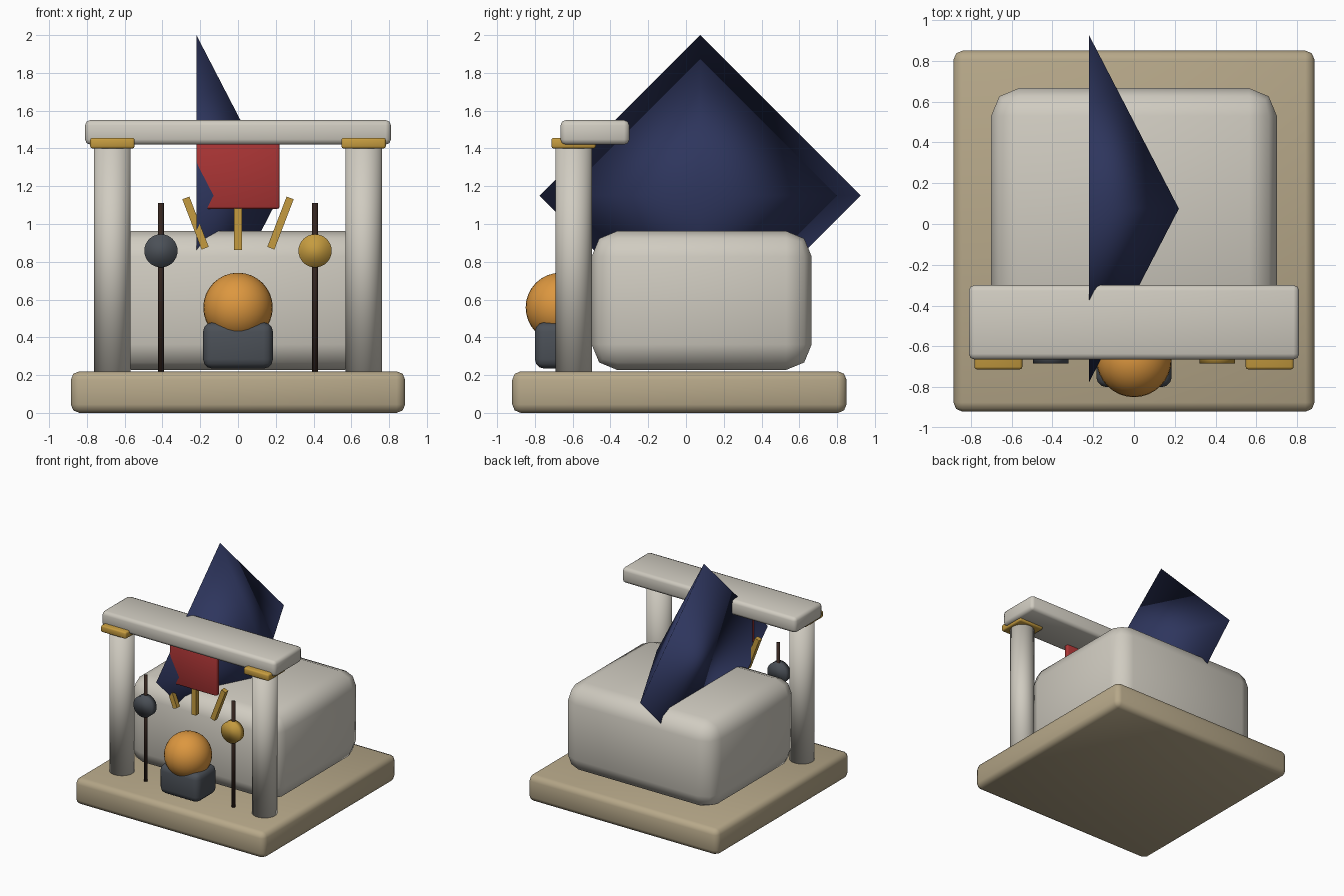
import bpy
import bmesh
from math import pi, radians
from mathutils import Matrix

cube = bpy.data.objects.get("Cube")
if cube:
    bpy.data.objects.remove(cube, do_unlink=True)


def material(name, rgb):
    m = bpy.data.materials.new(name)
    m.use_nodes = True
    m.diffuse_color = (*rgb, 1)
    m.node_tree.nodes["Principled BSDF"].inputs["Base Color"].default_value = (*rgb, 1)
    return m


STONE = material("pale stone", (0.63, 0.60, 0.53))
TAN = material("tan stone", (0.47, 0.39, 0.25))
NAVY = material("navy blue", (0.027, 0.036, 0.11))
RED = material("banner red", (0.40, 0.035, 0.035))
GOLD = material("gold", (0.56, 0.33, 0.05))
ORANGE = material("flame orange", (0.72, 0.31, 0.05))
IRON = material("dark iron", (0.07, 0.08, 0.095))
WOOD = material("dark wood", (0.035, 0.018, 0.013))


def finish(name, bm, loc, mat, rot=(0, 0, 0), smooth=True):
    mesh = bpy.data.meshes.new(name)
    bm.to_mesh(mesh)
    bm.free()
    mesh.materials.append(mat)
    for p in mesh.polygons:
        p.use_smooth = smooth
    ob = bpy.data.objects.new(name, mesh)
    ob.location, ob.rotation_euler = loc, rot
    bpy.context.collection.objects.link(ob)
    return ob


def box(name, loc, size, mat, bevel=0.0, segments=2, rot=(0, 0, 0)):
    bm = bmesh.new()
    bmesh.ops.create_cube(bm, size=1, matrix=Matrix.Diagonal((*size, 1)))
    ob = finish(name, bm, loc, mat, rot, smooth=bevel > 0)
    if bevel:
        mod = ob.modifiers.new("rounded edges", 'BEVEL')
        mod.width, mod.segments = bevel, segments
    return ob


def cone(name, loc, r1, r2, depth, mat, sides=32, rot=(0, 0, 0)):
    bm = bmesh.new()
    bmesh.ops.create_cone(bm, cap_ends=True, segments=sides,
                          radius1=r1, radius2=r2, depth=depth)
    return finish(name, bm, loc, mat, rot)


# Plinth and main block
box("plinth", (0, -0.035, 0.11), (1.77, 1.77, 0.22), TAN, 0.045)
box("main_block", (0, 0.083, 0.595), (1.40, 1.165, 0.735), STONE, 0.135)

# Porch: columns, capitals and lintel
for side, x in (("right", -0.665), ("left", 0.665)):
    cone(f"{side}_column", (x, -0.595, 0.82), 0.097, 0.097, 1.22, STONE)
    box(f"{side}_capital", (x, -0.595, 1.428), (0.235, 0.235, 0.057), GOLD, 0.012)
box("lintel", (0, -0.482, 1.485), (1.62, 0.365, 0.13), STONE, 0.028)

# Four-sided roof spike lying on its side
cone("roof_spike", (0, 0.075, 1.15), 0.85, 0, 0.44, NAVY, sides=4, rot=(0, pi / 2, 0))

# Hanging banner and the three rays below it
box("banner", (0, -0.58, 1.26), (0.44, 0.04, 0.36), RED, 0.012)
for name, x, tilt in (("right", -0.225, -21), ("middle", 0, 0), ("left", 0.225, 21)):
    box(f"{name}_ray", (x, -0.57, 1.005), (0.04, 0.04, 0.285), GOLD,
        rot=(0, radians(tilt), 0))

# Poles carrying round discs
for side, x, mat in (("right", -0.408, IRON), ("left", 0.408, GOLD)):
    cone(f"{side}_pole", (x, -0.645, 0.665), 0.015, 0.015, 0.89, WOOD, sides=12)
    cone(f"{side}_disc", (x, -0.655, 0.858), 0.088, 0.088, 0.06, mat, rot=(pi / 2, 0, 0))

# Brazier with its glowing ball
box("brazier", (0, -0.665, 0.357), (0.37, 0.27, 0.245), IRON, 0.05, 3)
bm = bmesh.new()
bmesh.ops.create_uvsphere(bm, u_segments=32, v_segments=16, radius=0.184)
finish("glowing_ball", bm, (0, -0.665, 0.558), ORANGE)
